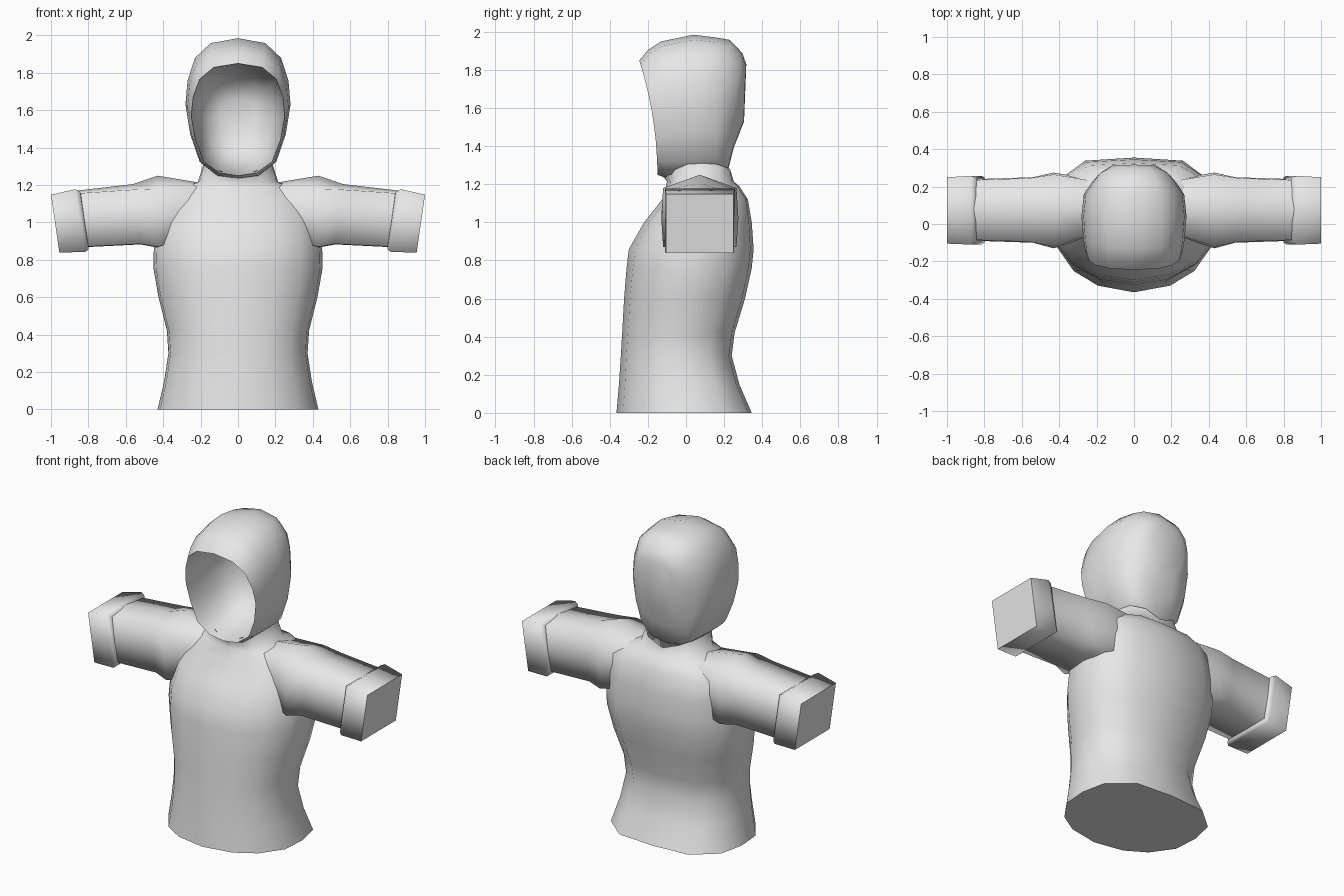
import bpy, bmesh

cube = bpy.data.objects.get("Cube")
if cube:
    bpy.data.objects.remove(cube, do_unlink=True)

# One plain fabric colour
GREY = (0.8, 0.8, 0.8, 1.0)
cloth = bpy.data.materials.new("light_grey_cloth")
cloth.use_nodes = True
cloth.diffuse_color = GREY
bsdf = cloth.node_tree.nodes["Principled BSDF"]
bsdf.inputs["Base Color"].default_value = GREY
bsdf.inputs["Roughness"].default_value = 0.8


def loft(name, rings, cap_start=False, cap_end=False, sharp_caps=True, sharp_ring=None):
    """Skin a row of closed rings, smooth, with optional end caps."""
    bm = bmesh.new()
    rows = [[bm.verts.new(p) for p in ring] for ring in rings]
    n = len(rows[0])
    for a, b in zip(rows, rows[1:]):
        for i in range(n):
            j = (i + 1) % n
            bm.faces.new((a[i], a[j], b[j], b[i])).smooth = True
    for wanted, row in ((cap_start, rows[0]), (cap_end, rows[-1])):
        if wanted:
            cap = bm.faces.new(row)
            cap.smooth = not sharp_caps
            for e in cap.edges:
                e.smooth = not sharp_caps
    if sharp_ring is not None:
        row = rows[sharp_ring]
        for i in range(n):
            bm.edges.get((row[i], row[(i + 1) % n])).smooth = False
    bmesh.ops.recalc_face_normals(bm, faces=bm.faces)
    mesh = bpy.data.meshes.new(name)
    bm.to_mesh(mesh)
    bm.free()
    mesh.materials.append(cloth)
    obj = bpy.data.objects.new(name, mesh)
    bpy.context.collection.objects.link(obj)
    return obj


def mirrored(half):
    """Close a half outline whose first and last points lie on the centre line."""
    return half + [(-x, v) for x, v in reversed(half[1:-1])]


# Torso: one outline scaled up the body
BODY = mirrored([(0, -1), (.45, -.9), (.75, -.68), (.97, -.3),
                 (1, .15), (.92, .6), (.58, .95), (0, 1)])


def body_ring(z, w, front, back, lift=0):
    mid, half = (front + back) / 2, (back - front) / 2
    return [(x * w, mid + y * half, z + lift * abs(x)) for x, y in BODY]


# height, half width, front, back, rise toward the sides
torso_rows = [
    (0, .43, -.365, .345), (.15, .395, -.352, .28), (.30, .372, -.342, .24),
    (.42, .38, -.335, .255), (.60, .425, -.325, .31), (.76, .453, -.312, .345),
    (.86, .45, -.30, .355), (1.0, .44, -.22, .345), (1.12, .41, -.125, .325),
    (1.19, .31, -.105, .28), (1.215, .215, -.10, .25), (1.24, .185, -.12, .24, .07),
]
loft("torso", [body_ring(*r) for r in torso_rows], cap_start=True)


# Sleeves and cuffs: square sections with a raised middle on each side
def sleeve_ring(side, x_top, x_low, top, low, y0, y1, ridge=0, bulge=0):
    ym, zm, xm = (y0 + y1) / 2, (top + low) / 2, (x_top + x_low) / 2
    pts = [(x_top, y0, top), (x_top, ym, top + ridge), (x_top, y1, top),
           (xm, y1 + bulge, zm), (x_low, y1, low), (x_low, ym, low - bulge / 2),
           (x_low, y0, low), (xm, y0 - bulge, zm)]
    return [(side * x, y, z) for x, y, z in pts]


sleeve_rows = [
    (.22, .22, 1.19, .92, -.05, .23, .025, .01),
    (.43, .43, 1.18, .87, -.12, .265, .07, .01),
    (.56, .52, 1.175, .885, -.095, .245, .03, .005),
    (.86, .82, 1.155, .87, -.085, .235, .015, .005),
]
cuff_rows = [
    (.84, .80, 1.15, .875, -.085, .235),
    (.845, .80, 1.165, .855, -.10, .25),
    (.872, .815, 1.177, .843, -.11, .257),
    (1.0, .955, 1.148, .838, -.105, .25),
]
for side, label in ((1, "left"), (-1, "right")):
    loft(label + "_sleeve", [sleeve_ring(side, *r) for r in sleeve_rows])
    loft(label + "_cuff", [sleeve_ring(side, *r) for r in cuff_rows],
         cap_start=True, cap_end=True)

# Hood: egg-shaped rings from the hollow inside, over the rim, to the back
EGG = mirrored([(0, 0), (.4, .025), (.73, .125), (.91, .32), (1, .53),
                (.96, .70), (.82, .86), (.52, .965), (0, 1)])


def hood_ring(y, lean, w, low, top):
    return [(x * w, y + lean * t * t, low + t * (top - low)) for x, t in EGG]


hood_rows = [
    (.215, 0, .09, 1.47, 1.66), (.17, 0, .17, 1.36, 1.75),
    (.07, -.02, .22, 1.295, 1.81), (-.05, -.05, .24, 1.265, 1.835),
    (-.15, -.095, .25, 1.25, 1.85),                       # rim
    (-.11, -.09, .262, 1.235, 1.905), (-.07, -.06, .27, 1.23, 1.95),
    (.04, 0, .281, 1.23, 1.985), (.16, 0, .268, 1.235, 1.97),
    (.22, .01, .225, 1.27, 1.958), (.25, .045, .19, 1.39, 1.89),
    (.305, .012, .125, 1.53, 1.83),
]
loft("hood", [hood_ring(*r) for r in hood_rows], cap_start=True, cap_end=True,
     sharp_caps=False, sharp_ring=4)
